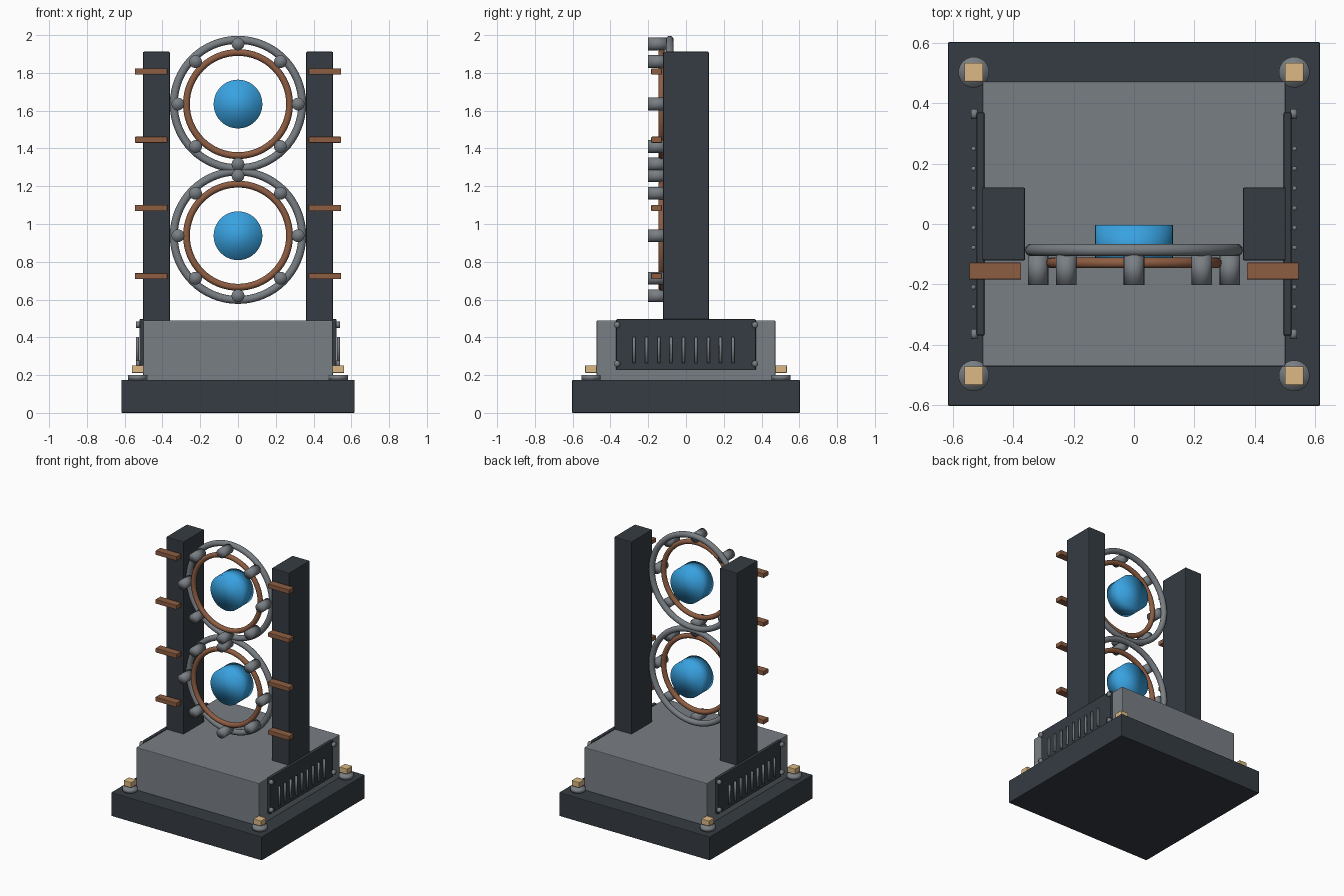
import bpy
from math import pi, sin, cos

if "Cube" in bpy.data.objects:
    bpy.data.objects.remove(bpy.data.objects["Cube"])


def material(name, rgb):
    m = bpy.data.materials.new(name)
    m.diffuse_color = (*rgb, 1)
    m.use_nodes = True
    m.node_tree.nodes["Principled BSDF"].inputs["Base Color"].default_value = m.diffuse_color
    return m


DARK = material("dark_metal", (0.035, 0.045, 0.054))
COPPER = material("copper", (0.27, 0.11, 0.055))
BLUE = material("blue_glow", (0.04, 0.36, 0.75))
BRASS = material("brass", (0.72, 0.48, 0.23))
GREY = material("grey_metal", (0.19, 0.21, 0.23))


def finish(name, mat, smooth=False):
    ob = bpy.context.object
    ob.name = name
    ob.data.materials.append(mat)
    if smooth:
        bpy.ops.object.shade_smooth()
    return ob


def box(name, lo, hi, mat, bevel=0.005):
    center = [(a + b) / 2 for a, b in zip(lo, hi)]
    bpy.ops.mesh.primitive_cube_add(size=1, location=center)
    ob = finish(name, mat)
    ob.scale = [b - a for a, b in zip(lo, hi)]
    bpy.ops.object.transform_apply(location=False, rotation=False, scale=True)
    mod = ob.modifiers.new("edge_bevel", 'BEVEL')
    mod.width = bevel
    mod.segments = 2
    return ob


def cylinder(name, loc, radius, depth, mat, axis='Z', sides=24):
    rot = {'X': (0, pi / 2, 0), 'Y': (pi / 2, 0, 0), 'Z': (0, 0, 0)}[axis]
    bpy.ops.mesh.primitive_cylinder_add(vertices=sides, radius=radius, depth=depth,
                                        location=loc, rotation=rot)
    return finish(name, mat, True)


def ring(name, loc, major, minor, mat):
    bpy.ops.mesh.primitive_torus_add(major_segments=64, minor_segments=14, location=loc,
                                     rotation=(pi / 2, 0, 0),
                                     major_radius=major, minor_radius=minor)
    return finish(name, mat, True)


# Base plate and body
box("base_plate", (-0.617, -0.603, 0), (0.617, 0.603, 0.175), DARK)
box("body_block", (-0.502, -0.473, 0.17), (0.502, 0.473, 0.49), GREY)

# Corner bolts
for sx in (-1, 1):
    for sy in (-1, 1):
        x, y = sx * 0.531, sy * 0.503
        cylinder("bolt_washer", (x, y, 0.1875), 0.051, 0.027, GREY, sides=32)
        box("bolt_head", (x - 0.031, y - 0.031, 0.212), (x + 0.031, y + 0.031, 0.252), BRASS, 0.003)

for s, side in ((-1, "left"), (1, "right")):
    # Columns with copper fins
    x0, x1 = sorted((s * 0.361, s * 0.503))
    box(side + "_column", (x0, -0.121, 0.485), (x1, 0.121, 1.912), DARK)
    x0, x1 = sorted((s * 0.374, s * 0.546))
    for i in range(4):
        z = 0.724 + i * 0.361
        box(side + "_fin", (x0, -0.184, z - 0.016), (x1, -0.128, z + 0.016), COPPER, 0.003)

    # Side panel with vent bars and screws
    x0, x1 = sorted((s * 0.496, s * 0.522))
    box(side + "_panel", (x0, -0.37, 0.226), (x1, 0.37, 0.496), DARK)
    for i in range(9):
        cylinder(side + "_vent_bar", (s * 0.532, -0.275 + i * 0.0655, 0.333), 0.008, 0.14, GREY, sides=12)
    for y in (-0.365, 0.365):
        for z in (0.26, 0.466):
            cylinder(side + "_screw", (s * 0.529, y, z), 0.017, 0.022, GREY, 'X', 16)

# Two ring assemblies, each with eight studs and a blue core
for label, z in (("lower", 0.938), ("upper", 1.635)):
    ring(label + "_outer_ring", (0, -0.086, z), 0.34, 0.021, GREY)
    ring(label + "_copper_ring", (0, -0.129, z), 0.273, 0.018, COPPER)
    cylinder(label + "_core", (0, -0.07, z), 0.129, 0.134, BLUE, 'Y', 48)
    for i in range(8):
        a = i * pi / 4
        cylinder(label + "_stud", (0.318 * cos(a), -0.151, z + 0.318 * sin(a)),
                 0.034, 0.102, GREY, 'Y', 20)
